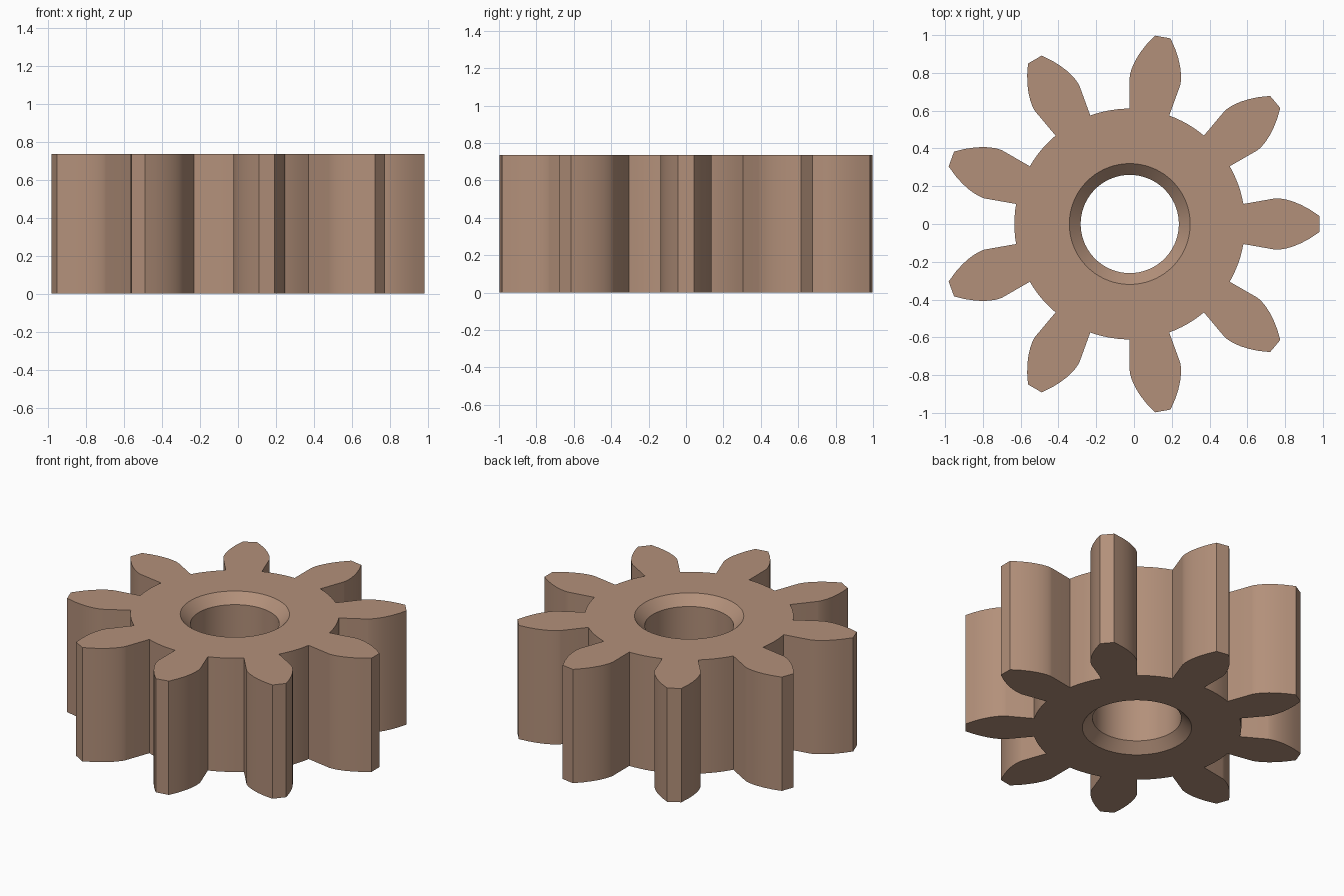
import bpy, bmesh, math

if "Cube" in bpy.data.objects:
    bpy.data.objects.remove(bpy.data.objects["Cube"])

TEETH, HEIGHT, CX = 9, 0.735, -0.0225
ROOT_R, BASE_R, TIP_R = 0.611, 0.778, 1.006
BORE_R, CHAMFER = 0.26, 0.06
HALF = math.pi / (2 * TEETH)      # half tooth angle at the base circle


def polar(r, a):
    return (CX + r * math.cos(a), r * math.sin(a))


def flank(steps=8):
    """Radius and half angle along one involute flank, root to tip."""
    pts = [(ROOT_R, HALF)]
    t_max = math.sqrt((TIP_R / BASE_R) ** 2 - 1)
    for i in range(steps + 1):
        t = t_max * i / steps
        pts.append((BASE_R * math.sqrt(1 + t * t), HALF - (t - math.atan(t))))
    return pts


# Gear outline: tooth flanks joined by root arcs
outline = []
for k in range(TEETH):
    mid = 2 * math.pi * k / TEETH
    side = flank()
    outline += [polar(r, mid - a) for r, a in side]
    outline += [polar(r, mid + a) for r, a in reversed(side)]
    outline += [polar(ROOT_R, mid + HALF * (1 + 2 * j / 6)) for j in range(1, 6)]

bm = bmesh.new()


def ring(points, z):
    return [bm.verts.new((x, y, z)) for x, y in points]


def circle(r, n=72):
    return [polar(r, 2 * math.pi * i / n) for i in range(n)]


def bridge(a, b):
    n = len(a)
    for i in range(n):
        j = (i + 1) % n
        bm.faces.new((a[i], a[j], b[j], b[i]))


def cap(outer, inner):
    edges = []
    for loop in (outer, inner):
        for i, v in enumerate(loop):
            w = loop[(i + 1) % len(loop)]
            edges.append(bm.edges.get((v, w)) or bm.edges.new((v, w)))
    bmesh.ops.triangle_fill(bm, use_beauty=True, use_dissolve=False, edges=edges)


# Toothed wall
low, high = ring(outline, 0), ring(outline, HEIGHT)
bridge(low, high)

# Bore with a chamfer at both ends
bore = [ring(circle(r), z) for r, z in (
    (BORE_R + CHAMFER, 0), (BORE_R, CHAMFER),
    (BORE_R, HEIGHT - CHAMFER), (BORE_R + CHAMFER, HEIGHT))]
for a, b in zip(bore, bore[1:]):
    bridge(b, a)

# Flat end faces
cap(low, bore[0])
cap(high, bore[-1])
bmesh.ops.recalc_face_normals(bm, faces=bm.faces)

mesh = bpy.data.meshes.new("spur_gear")
bm.to_mesh(mesh)
bm.free()
gear = bpy.data.objects.new("spur_gear", mesh)
bpy.context.collection.objects.link(gear)

mat = bpy.data.materials.new("warm brown")
mat.diffuse_color = (0.45, 0.28, 0.195, 1)
mat.use_nodes = True
mat.node_tree.nodes["Principled BSDF"].inputs["Base Color"].default_value = mat.diffuse_color
mesh.materials.append(mat)

bpy.context.view_layer.objects.active = gear
gear.select_set(True)
bpy.ops.object.shade_smooth_by_angle(angle=math.radians(25))
